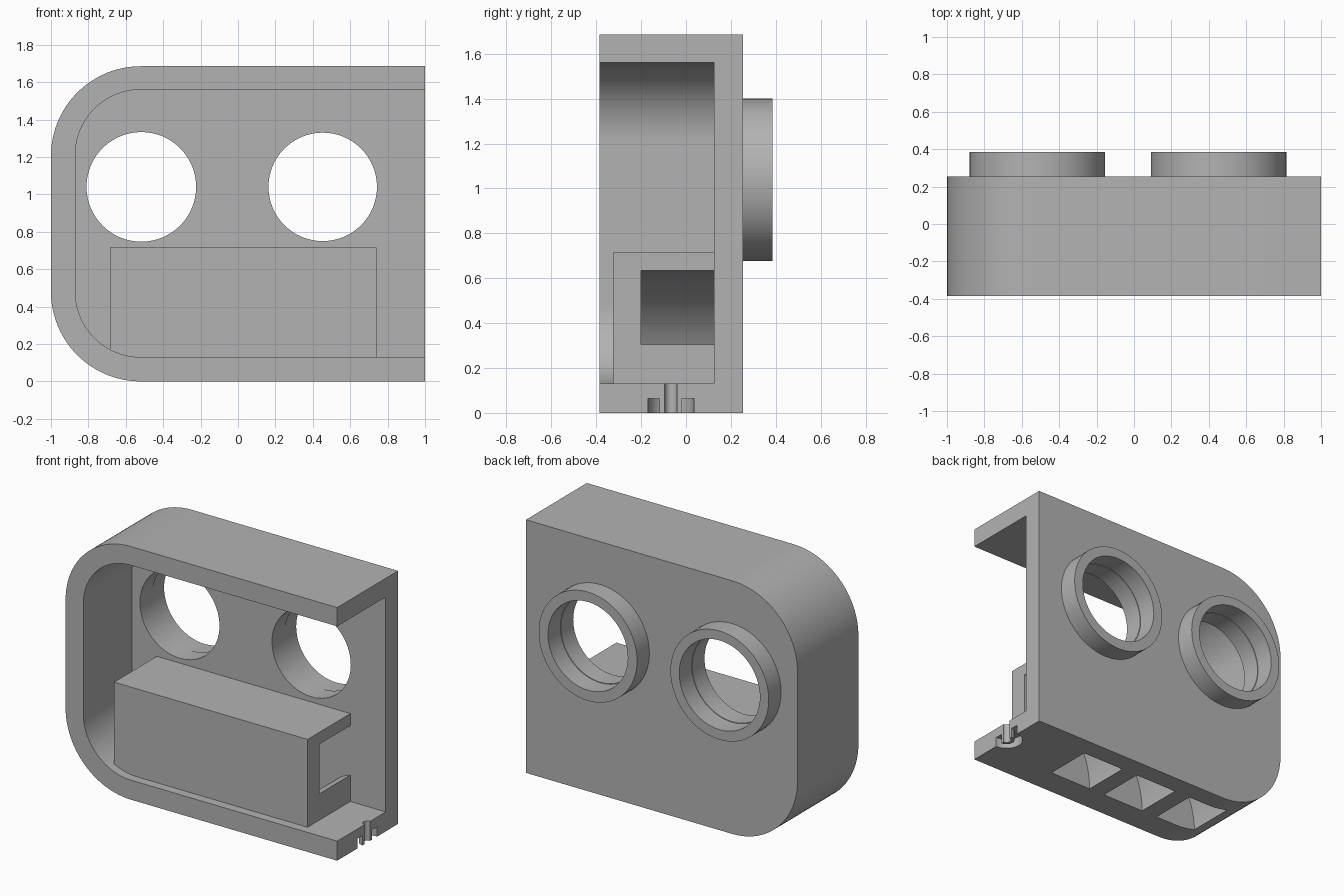
import bpy, bmesh, math
from mathutils import Vector

cube = bpy.data.objects.get("Cube")
if cube:
    bpy.data.objects.remove(cube, do_unlink=True)

grey = bpy.data.materials.new("plain grey")
grey.use_nodes = True
tone = (0.45, 0.45, 0.45, 1)
grey.diffuse_color = tone
grey.node_tree.nodes["Principled BSDF"].inputs["Base Color"].default_value = tone


def extrude(name, outline, start, depth):
    """Extrude a closed outline of 3D points along a vector."""
    bm = bmesh.new()
    face = bm.faces.new([bm.verts.new(Vector(p) + Vector(start)) for p in outline])
    moved = bmesh.ops.extrude_face_region(bm, geom=[face])["geom"]
    bmesh.ops.translate(bm, vec=depth,
                        verts=[v for v in moved if isinstance(v, bmesh.types.BMVert)])
    bmesh.ops.recalc_face_normals(bm, faces=bm.faces)
    mesh = bpy.data.meshes.new(name)
    bm.to_mesh(mesh)
    bm.free()
    mesh.materials.append(grey)
    ob = bpy.data.objects.new(name, mesh)
    bpy.context.collection.objects.link(ob)
    return ob


def slab(name, outline, y0, y1):
    """Extrude an (x, z) outline from y0 to y1."""
    return extrude(name, [(x, 0, z) for x, z in outline], (0, y0, 0), (0, y1 - y0, 0))


def arc(cx, cz, r, a0, a1, steps=24):
    return [(cx + r * math.cos(math.radians(a0 + (a1 - a0) * i / steps)),
             cz + r * math.sin(math.radians(a0 + (a1 - a0) * i / steps)))
            for i in range(steps + 1)]


def circle(cx, cz, r, n=64):
    return arc(cx, cz, r, 0, 360, n)[:-1]


def d_shape(left, right, low, high, r):
    """Rectangle with both corners on the -x side rounded."""
    return ([(right, low), (right, high)]
            + arc(left + r, high - r, r, 90, 180)
            + arc(left + r, low + r, r, 180, 270))


def post(name, r, z0, z1):
    return extrude(name, [(x, y, 0) for x, y in circle(1, -0.067, r, 48)],
                   (0, 0, z0), (0, 0, z1 - z0))


def boolean(target, tool, operation="DIFFERENCE"):
    mod = target.modifiers.new("cut", "BOOLEAN")
    mod.operation, mod.solver, mod.object = operation, "EXACT", tool
    bpy.context.view_layer.objects.active = target
    bpy.ops.object.modifier_apply(modifier=mod.name)
    bpy.data.objects.remove(tool, do_unlink=True)


def duct(left, y1):
    """Square duct rising from the floor and bending towards +x."""
    inner, outer = 0.32, 0.635
    cx = left + outer
    outline = ([(left, -0.1)] + arc(cx, 0, outer, 180, 90) + [(1.1, outer), (1.1, inner)]
               + arc(cx, 0, inner, 90, 180) + [(cx - inner, -0.1)])
    return slab("duct_cutter", outline, -0.2, y1)


# Housing shell, open at the front and at +x
shell = slab("housing_shell", d_shape(-1, 1, 0, 1.685, 0.48), -0.385, 0.255)
boolean(shell, slab("cavity", d_shape(-0.87, 1.2, 0.13, 1.56, 0.35), -0.6, 0.125))

# Inner block
block = slab("duct_block", [(-0.685, 0.13), (0.74, 0.13), (0.74, 0.715), (-0.685, 0.715)],
             -0.325, 0.125)

# Three curved ducts through the block and the floor
for left in (-0.67, -0.235, 0.2):
    boolean(block, duct(left, 0.2))
    boolean(shell, duct(left, 0.124))

# Round openings with raised collars on the back
parts = [shell, block]
for side, cx, r in (("right", -0.517, 0.293), ("left", 0.453, 0.29)):
    boolean(shell, slab("opening", circle(cx, 1.04, r), 0, 0.4))
    collar = slab(side + "_collar", circle(cx, 1.038, 0.362), 0.255, 0.385)
    boolean(collar, slab("bore", circle(cx, 1.04, r + 0.004), 0.1, 0.5))
    parts.append(collar)

# Ring groove and pin hole at the open edge of the floor
groove = post("groove", 0.102, -0.1, 0.065)
boolean(groove, post("core", 0.05, -0.2, 0.2))
boolean(shell, groove)
boolean(shell, post("pin_hole", 0.028, -0.1, 0.2))

bpy.ops.object.select_all(action="DESELECT")
for ob in parts:
    ob.select_set(True)
bpy.context.view_layer.objects.active = shell
bpy.ops.object.shade_smooth_by_angle(angle=math.radians(30))
